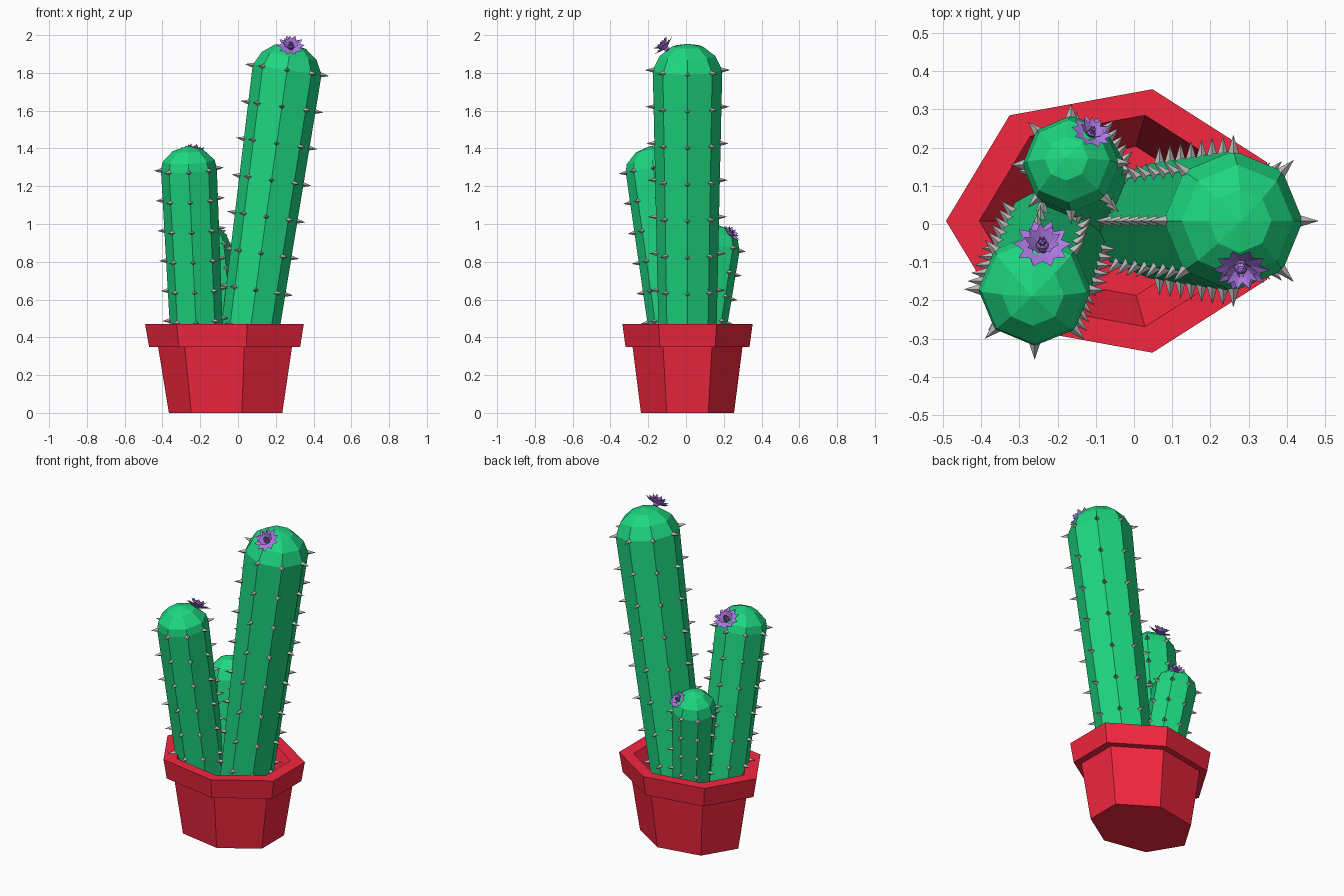
import bpy, bmesh, math
from mathutils import Vector

if "Cube" in bpy.data.objects:
    bpy.data.objects.remove(bpy.data.objects["Cube"])


def material(name, rgb):
    m = bpy.data.materials.new(name)
    m.diffuse_color = (*rgb, 1)
    m.use_nodes = True
    m.node_tree.nodes["Principled BSDF"].inputs["Base Color"].default_value = m.diffuse_color
    return m


GREEN = material("cactus_green", (0.013, 0.68, 0.22))
RED = material("pot_red", (0.9, 0.02, 0.05))
GREY = material("spine_grey", (0.5, 0.5, 0.5))
PURPLE = material("petal_purple", (0.43, 0.2, 0.79))


def finish(bm, name, mat, fix_normals=True):
    if fix_normals:
        bmesh.ops.recalc_face_normals(bm, faces=bm.faces)
    me = bpy.data.meshes.new(name)
    bm.to_mesh(me)
    bm.free()
    me.materials.append(mat)
    ob = bpy.data.objects.new(name, me)
    bpy.context.collection.objects.link(ob)
    return ob


def frame(d):
    """Two directions perpendicular to d, the first one close to x."""
    d = d.normalized()
    u = (Vector((1, 0, 0)) - d * d.x).normalized() if abs(d.x) < 0.95 else Vector((0, 1, 0))
    return u, d.cross(u), d


def lathe(bm, origin, d, profile, n, phase=0.0, squash=1.0):
    """Spin (radius, height) points about d; radius 0 gives a pole."""
    u, v, d = frame(d)
    rings = []
    for r, h in profile:
        c = origin + d * h
        count = n if r > 0 else 1
        angles = [phase + 2 * math.pi * i / n for i in range(count)]
        rings.append([bm.verts.new(c + u * r * math.cos(a) + v * r * squash * math.sin(a))
                      for a in angles])
    for a, b in zip(rings, rings[1:]):
        for i in range(n):
            quad = [a[i % len(a)], a[(i + 1) % len(a)], b[(i + 1) % len(b)], b[i % len(b)]]
            bm.faces.new(list(dict.fromkeys(quad)))


def cactus(name, base, top, radii, cap, levels, first, spine_len):
    """Eight-ribbed stem from base to the shoulder centre 'top', with a dome and spines."""
    base, top = Vector(base), Vector(top)
    u, v, d = frame(top - base)
    length = (top - base).length
    r0, r1 = radii
    start = first * length
    heights = [start + (length - start) * i / (levels - 1) for i in range(levels)]

    def rad(h):
        return r0 + (r1 - r0) * h / length

    profile = [(0, 0), (r0, 0)] + [(rad(h), h) for h in heights if h > 0.01]
    profile += [(r1 * f, length + h) for f, h in cap]
    bm = bmesh.new()
    lathe(bm, base, d, profile, 8)
    finish(bm, name + "_stem", GREEN)

    # spines sit on the rib corners at every ring
    bm = bmesh.new()
    for h in heights:
        for i in range(8):
            a = i * math.pi / 4
            out = u * math.cos(a) + v * math.sin(a)
            lathe(bm, base + d * h + out * (rad(h) - 0.008), out,
                  [(0, 0), (0.015, 0), (0, spine_len)], 4)
    finish(bm, name + "_spines", GREY)


def flower(name, centre, normal, size):
    """Three layers of pointed petals, closing toward the middle."""
    u, v, d = frame(Vector(normal))
    c = Vector(centre)
    bm = bmesh.new()
    for count, reach, tilt, turn in ((10, 1.0, 15, 0), (9, 0.85, 42, 0.3), (6, 0.55, 72, 0.1)):
        t = math.radians(tilt)
        for i in range(count):
            a = turn + 2 * math.pi * i / count
            out = u * math.cos(a) + v * math.sin(a)
            side = d.cross(out)
            along = out * math.cos(t) + d * math.sin(t)
            lift = d * math.cos(t) - out * math.sin(t)
            s = size * reach
            root = bm.verts.new(c + out * 0.1 * size)
            left = bm.verts.new(c + along * s * 0.55 + side * s * 0.27 + lift * s * 0.06)
            right = bm.verts.new(c + along * s * 0.55 - side * s * 0.27 + lift * s * 0.06)
            tip = bm.verts.new(c + along * s + lift * s * 0.05)
            bm.faces.new((root, right, tip))
            bm.faces.new((root, tip, left))
    # bud in the middle
    lathe(bm, c - d * 0.02, d, [(0, 0), (size * 0.22, 0.01), (size * 0.2, size * 0.55), (0, size * 0.7)], 6)
    finish(bm, name, PURPLE, False)


# seven-sided pot with rim and hollow inside
bm = bmesh.new()
lathe(bm, Vector((-0.05, 0.008, 0)), Vector((0, 0, 1)),
      [(0, 0), (0.316, 0), (0.373, 0.35), (0.421, 0.35), (0.442, 0.47),
       (0.355, 0.47), (0.25, 0.25), (0, 0.25)], 7, math.pi, 0.8)
finish(bm, "pot", RED)

# three stems
cactus("tall_cactus", (0.04, 0.008, 0.27), (0.26, 0.008, 1.815), (0.15, 0.184),
       [(0.8, 0.075), (0.45, 0.125), (0, 0.14)], 8, 0.12, 0.05)
cactus("left_cactus", (-0.212, -0.035, 0.27), (-0.26, -0.172, 1.29), (0.138, 0.148),
       [(0.93, 0.045), (0.55, 0.1), (0, 0.125)], 6, 0.22, 0.045)
cactus("small_cactus", (-0.095, 0.075, 0.27), (-0.165, 0.157, 0.875), (0.11, 0.128),
       [(0.85, 0.06), (0.45, 0.105), (0, 0.12)], 5, 0.15, 0.04)

# one flower on each stem
flower("tall_flower", (0.28, -0.105, 1.93), (0, -0.7, 0.7), 0.078)
flower("left_flower", (-0.24, -0.065, 1.36), (0, 0.55, 0.8), 0.08)
flower("small_flower", (-0.115, 0.23, 0.94), (0.25, 0.6, 0.6), 0.06)
